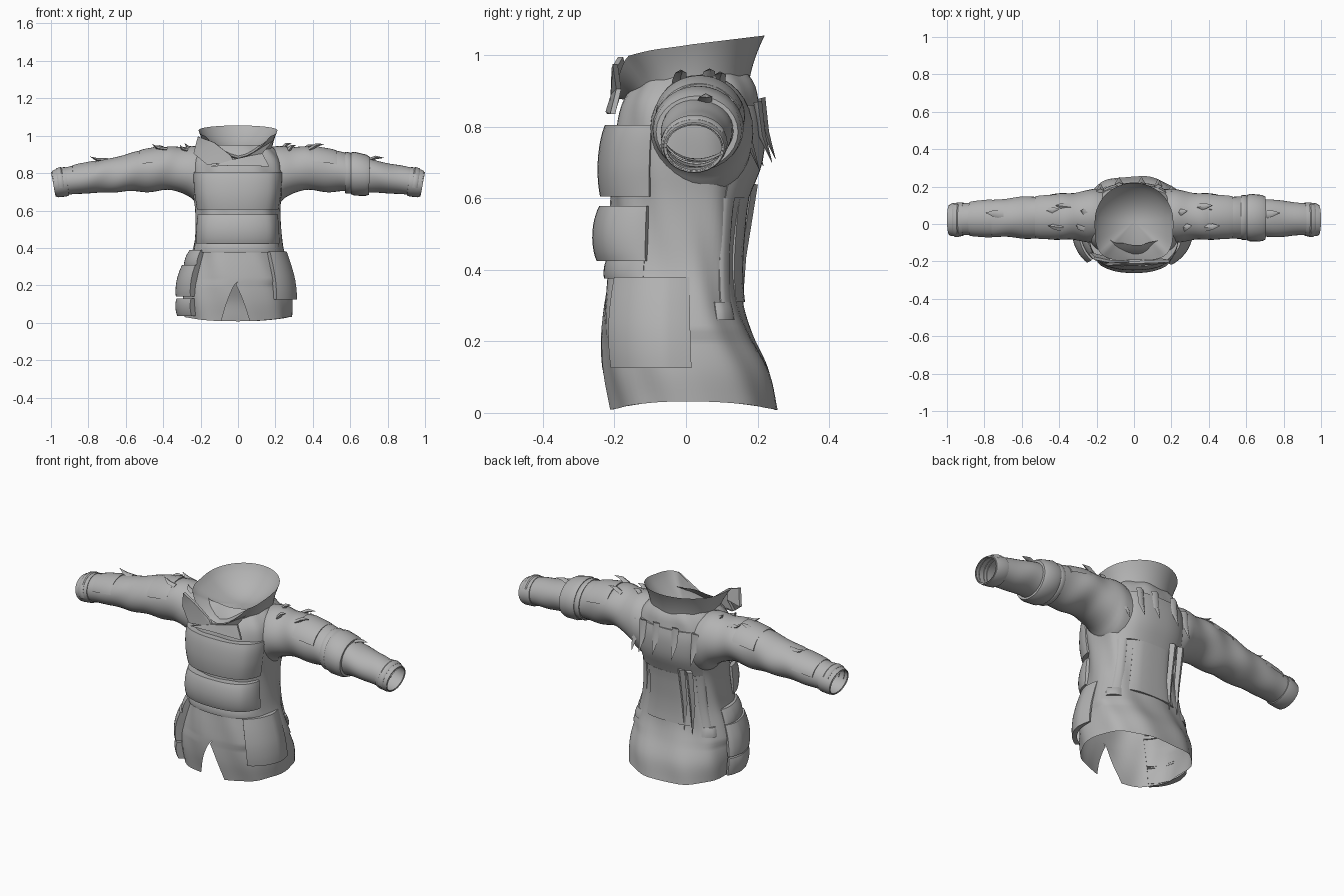
import bpy, bmesh, math
from mathutils import Vector

if "Cube" in bpy.data.objects:
    bpy.data.objects.remove(bpy.data.objects["Cube"])

cloth = bpy.data.materials.new("grey cloth")
cloth.diffuse_color = (0.45, 0.45, 0.45, 1)
cloth.use_nodes = True
cloth.node_tree.nodes["Principled BSDF"].inputs["Base Color"].default_value = cloth.diffuse_color


def finish(name, bm, angle=40):
    bmesh.ops.remove_doubles(bm, verts=bm.verts, dist=0.0004)
    bmesh.ops.recalc_face_normals(bm, faces=bm.faces)
    me = bpy.data.meshes.new(name)
    bm.to_mesh(me)
    bm.free()
    ob = bpy.data.objects.new(name, me)
    bpy.context.collection.objects.link(ob)
    me.materials.append(cloth)
    bpy.ops.object.select_all(action='DESELECT')
    ob.select_set(True)
    bpy.context.view_layer.objects.active = ob
    bpy.ops.object.shade_smooth_by_angle(angle=math.radians(angle))
    return ob


def grid(name, f, nu, nv, angle=40):
    """Surface from f(u, v) with u, v in 0..1."""
    bm = bmesh.new()
    vs = [[bm.verts.new(f(i / nu, j / nv)) for i in range(nu + 1)] for j in range(nv + 1)]
    for j in range(nv):
        for i in range(nu):
            bm.faces.new((vs[j][i], vs[j][i + 1], vs[j + 1][i + 1], vs[j + 1][i]))
    return finish(name, bm, angle)


def sample(rows, t):
    """Smooth interpolation through rows keyed by their first value."""
    t = min(max(t, rows[0][0]), rows[-1][0])
    k = next(i for i in range(len(rows) - 1) if t <= rows[i + 1][0])
    a, b = rows[k], rows[k + 1]
    p, n = rows[max(k - 1, 0)], rows[min(k + 2, len(rows) - 1)]
    h = b[0] - a[0]
    s = (t - a[0]) / h
    out = []
    for i in range(1, len(a)):
        m0 = (b[i] - p[i]) / (b[0] - p[0]) * h
        m1 = (n[i] - a[i]) / (n[0] - a[0]) * h
        out.append((2*s**3 - 3*s*s + 1) * a[i] + (s**3 - 2*s*s + s) * m0
                   + (3*s*s - 2*s**3) * b[i] + (s**3 - s*s) * m1)
    return out


def power(v, e):
    return math.copysign(abs(v) ** e, v)


# Torso: height, half width, front y, back y
TORSO = [(.02, .295, -.212, .255), (.12, .30, -.23, .235), (.22, .288, -.235, .185),
         (.30, .268, -.23, .158), (.40, .24, -.218, .15), (.50, .228, -.212, .155),
         (.60, .226, -.208, .168), (.70, .238, -.205, .20), (.80, .245, -.195, .208),
         (.87, .235, -.175, .20), (.92, .20, -.14, .19), (.95, .17, -.11, .17)]


def body(a, z, off=0.0):
    """Point on the torso; a = 0 at the front, positive toward +x."""
    hw, yf, yb = sample(TORSO, z)
    s, c = power(math.sin(a), .82), power(math.cos(a), .82)
    depth = -yf if c > 0 else yb
    return Vector(((hw + off) * s, -(depth + off) * c, z))


def torso(u, v):
    z = .02 + .93 * v
    gap = .20 * max(0, (.21 - z) / .19)          # open slit at the front hem
    a = gap + u * (2 * math.pi - 2 * gap)
    p = body(a, z, .004 * math.sin(9 * a + 14 * z))
    if gap:
        p.x = p.x * .97 - .015 * max(0, math.cos(a))
    p.z += -.012 * math.cos(2 * a) * (1 - v) ** 8
    return p


grid("jacket_body", torso, 72, 50)


def pad(name, z0, z1, a0, a1, off, soft=.5, nu=20, nv=12, fade=(1, 1)):
    """Raised panel on the torso; fade blends its start and end sides into the cloth."""
    def f(u, v):
        edge = min(u, 1 - u) * nu < .5 or min(v, 1 - v) * nv < .5
        uu = min(max((u * nu - 1) / (nu - 2), 0), 1)
        vv = min(max((v * nv - 1) / (nv - 2), 0), 1)
        swell = (1 - soft) + soft * math.sin(math.pi * (.06 + .88 * vv)) ** .6
        side = 1.0
        if fade[0]:
            side *= min(1, .12 + 4 * uu) ** .7
        if fade[1]:
            side *= min(1, .12 + 4 * (1 - uu)) ** .7
        a = math.radians(a0 + (a1 - a0) * uu)
        return body(a, z0 + (z1 - z0) * vv, -.004 if edge else off * swell * side)
    return grid(name, f, nu, nv)


# Padded front, pockets, belt tabs and back panels
pad("chest_pad", .605, .805, -68, 66, .042, .35, 32, 14)
pad("belly_pad", .425, .578, -66, 64, .05, .5, 32, 14)
pad("waist_fold", .375, .425, -64, 62, .012, .5, 28)
pad("right_pocket", .125, .38, 36, 92, .024, .3, fade=(0, 1))
pad("left_pocket", .14, .31, -98, -46, .042, .3, fade=(1, 0))
pad("left_pocket_flap", .29, .39, -98, -46, .028, .7, fade=(1, 0))
pad("left_hem_pouch", .035, .13, -98, -46, .036, .3, fade=(1, 0))
pad("back_panel", .31, .60, 150, 206, .010, .2)
pad("back_yoke", .60, .86, 126, 234, .014, .7, 28)
pad("left_side_strap", .29, .60, 220, 236, .007, .4, 8)
pad("right_side_strap", .29, .60, 124, 140, .007, .4, 8)
for a in (128, 232):
    pad("back_tab", .26, .31, a - 12, a + 12, .012, .5, 8, 6)

# Sleeves: distance from centre, centre y, half depth, low z, high z
SLEEVE = [(.15, .045, .14, .60, .93), (.21, .045, .143, .62, .945), (.25, .043, .138, .665, .945),
          (.31, .04, .13, .697, .938), (.40, .038, .121, .708, .938), (.52, .036, .115, .70, .918),
          (.62, .034, .108, .70, .895), (.74, .03, .10, .695, .866), (.86, .028, .09, .69, .842),
          (.93, .025, .084, .682, .824), (.99, .022, .08, .676, .806)]


def sleeve_point(side, x, a, off=0.0):
    cy, ry, z0, z1 = sample(SLEEVE, x)
    y, z = math.cos(a), math.sin(a)
    lean = .012 * z * max(0, (x - .6) / .39)     # cuffs tilt slightly
    return Vector((side * (x + lean - .002), cy + (ry + off) * y,
                   (z0 + z1) / 2 + ((z1 - z0) / 2 + off) * z))


def ring(name, side, x0, x1, off, a0=0, a1=360):
    """Band around a sleeve."""
    prof = ((0, -.004), (0, .6 * off), (.2, off), (.8, off), (1, .6 * off), (1, -.004))
    def f(u, v):
        t, o = prof[round(v * 5)]
        return sleeve_point(side, x0 + (x1 - x0) * t, math.radians(a0 + (a1 - a0) * u), o)
    return grid(name, f, 28, 5)


def sleeve(side):
    def f(u, v):
        x, a = .15 + .84 * v, 2 * math.pi * u
        w = math.sin(34 * x + 2 * math.sin(a)) + .6 * math.sin(21 * x - 3 * a)
        return sleeve_point(side, x, a, .005 * w * min(1, 4 * v) * (1 - v) ** .6)
    return f


for side, label in ((-1, "left"), (1, "right")):
    grid(label + "_sleeve", sleeve(side), 32, 48)
    ring(label + "_cuff", side, .915, .985, .007)
    ring(label + "_cuff_strap", side, .935, .965, .012, 30, 200)
    ring(label + "_shoulder_patch", side, .40, .53, .008, 20, 160)
ring("right_arm_band", 1, .605, .705, .02)
ring("right_arm_strap", 1, .575, .61, .01)
ring("left_arm_band", -1, .76, .88, .006, 10, 170)


# Collar: flared wall with square front corners, rolled into a shallow bowl
def collar_ring(a, t):
    s, c = math.sin(a), math.cos(a)
    dip = max(0, 1 - abs(math.remainder(a, 2 * math.pi)) / .75)
    rim = 1.03 - .025 * c - .02 * max(0, c) - .105 * dip
    e = 1 - .35 * t * min(1, max(0, c) * 3)
    rx = .175 + (.035 + .012 * max(0, c)) * t * t
    ry = .155 + (.05 if c < 0 else .065) * t * t - .012 * dip * t
    return Vector((rx * power(s, e), .015 - ry * power(c, e), .855 + (rim - .855) * t))


def collar(u, v):
    a = 2 * math.pi * u
    if v <= .5:
        return collar_ring(a, 2 * v)
    r = collar_ring(a, 1)
    s = 2 * v - 1
    k = 1 - (s ** 1.25) * .999
    return Vector((r.x * k, .015 + (r.y - .015) * k, r.z + (.915 - r.z) * math.sin(s * math.pi / 2)))


grid("collar", collar, 64, 20, 50)


def plate(name, pts, thick=.014):
    """Flat lapel from a front outline of (x, y, z) points, thickened along y."""
    bm = bmesh.new()
    front = [bm.verts.new(p) for p in pts]
    back = [bm.verts.new((x * .98, y + thick, z)) for x, y, z in pts]
    n = len(pts)
    for i in range(n):
        bm.faces.new((front[i], front[(i + 1) % n], back[(i + 1) % n], back[i]))
    faces = [bm.faces.new(front), bm.faces.new(back[::-1])]
    bmesh.ops.triangulate(bm, faces=faces)
    return finish(name, bm, 30)


plate("left_lapel", [(-.215, -.19, .995), (-.238, -.165, .905), (-.14, -.19, .91),
                     (-.165, -.21, .845), (-.02, -.212, .86), (-.04, -.205, .895), (-.13, -.208, .965)])
plate("right_lapel", [(.19, -.205, .975), (.13, -.195, .905), (.168, -.212, .835),
                      (.0, -.225, .842), (-.15, -.22, .835), (-.02, -.212, .875), (.05, -.21, .89)])


def spike(name, base, tip, width, across=(1, 0, 0), thick=.012):
    """Tapered, flattened torn strip from base to tip."""
    b, t = Vector(base), Vector(tip)
    w = Vector(across) * width / 2
    n = (t - b).cross(w).normalized() * thick
    mid = b.lerp(t, .55) + n * .8
    bm = bmesh.new()
    r = [[bm.verts.new(c + d) for d in (w * k, n * k, -w * k, -n * k)]
         for c, k in ((b, 1), (mid, .8), (t, .05))]
    for j in range(2):
        for i in range(4):
            bm.faces.new((r[j][i], r[j][(i + 1) % 4], r[j + 1][(i + 1) % 4], r[j + 1][i]))
    bm.faces.new(r[0])
    return finish(name, bm, 60)


# Torn strips hanging on the back
for x, z in ((-.18, .86), (-.08, .88), (.04, .88), (.13, .87), (.20, .85)):
    y = .21 - .9 * max(0, abs(x) - .1) ** 1.3
    spike("back_strip", (x, y, z), (x, y + .04, z - .17), .045)
for x in (-.10, -.15):
    spike("long_back_strip", (x, .185, .64), (x, .155, .27), .045, thick=.016)

# Torn tips along the shoulders and sleeves
for side in (-1, 1):
    for x, y, z, reach in ((.24, .06, .93, .045), (.27, -.02, .92, .04), (.34, .09, .92, .08),
                           (.38, -.02, .925, .08), (.47, .07, .915, -.07)):
        spike("shoulder_tip", (side * x, y, z), (side * (x + reach), y + .01, z + .03),
              .04, (0, 1, 0))
spike("right_sleeve_tip", (.69, .05, .865), (.78, .06, .882), .045, (0, 1, 0))
spike("left_sleeve_tip", (-.70, .05, .87), (-.79, .06, .888), .045, (0, 1, 0))
